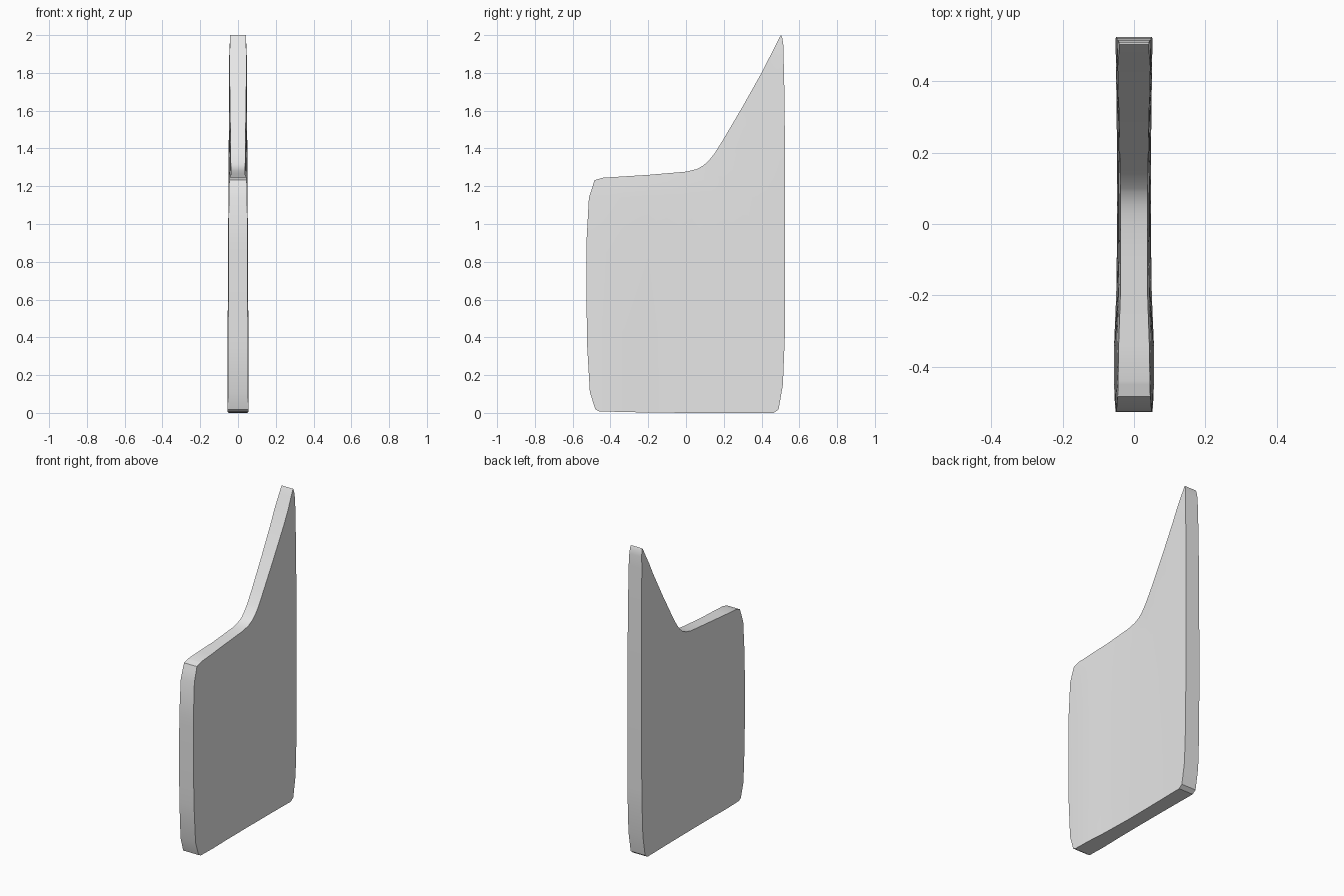
import bpy, bmesh

if "Cube" in bpy.data.objects:
    bpy.data.objects.remove(bpy.data.objects["Cube"])

# Side outline of the panel in (y, z)
OUTLINE = [
    (-0.46, 0.008), (-0.25, 0.003), (0.0, 0.0), (0.465, 0.0), (0.49, 0.018),
    (0.513, 0.15), (0.523, 0.4), (0.525, 0.8), (0.525, 1.3), (0.521, 1.7),
    (0.515, 1.95), (0.51, 1.985), (0.503, 2.0), (0.494, 1.985),
    (0.40, 1.80), (0.30, 1.622), (0.20, 1.452), (0.15, 1.372), (0.12, 1.335),
    (0.09, 1.308), (0.055, 1.29), (0.0, 1.277), (-0.2, 1.26), (-0.44, 1.245),
    (-0.484, 1.232), (-0.514, 1.14), (-0.526, 0.92), (-0.527, 0.6),
    (-0.523, 0.35), (-0.509, 0.11), (-0.48, 0.018),
]


def lerp_table(v, table):
    """Piecewise linear lookup."""
    if v <= table[0][0]:
        return table[0][1]
    for (a, fa), (b, fb) in zip(table, table[1:]):
        if v <= b:
            return fa + (fb - fa) * (v - a) / (b - a)
    return table[-1][1]


def half_thickness(y, z):
    """Thick at front and foot, slightly hollow in the middle, thin at the tip."""
    low = lerp_table(y, [(-0.53, 0.053), (-0.45, 0.056), (-0.34, 0.056),
                         (-0.2, 0.050), (0.0, 0.047), (0.25, 0.048), (0.53, 0.052)])
    high = lerp_table(y, [(-0.53, 0.046), (-0.34, 0.043), (-0.2, 0.038),
                          (0.1, 0.038), (0.3, 0.042), (0.48, 0.047), (0.53, 0.050)])
    top = lerp_table(y, [(-0.5, 1.24), (0.05, 1.28), (0.1, 1.32), (0.2, 1.45),
                         (0.4, 1.80), (0.5, 2.0)])
    w = lerp_table(z / top, [(0.0, low), (0.7, low * 0.95), (0.93, low * 0.9), (1.0, high)])
    return w * lerp_table(z, [(1.88, 1.0), (2.0, 0.85)])


# Panel: extruded outline, sliced so the broad faces can curve
bm = bmesh.new()
face = bm.faces.new([bm.verts.new((-1, y, z)) for y, z in OUTLINE])
ext = bmesh.ops.extrude_face_region(bm, geom=[face], use_keep_orig=True)
for v in ext["geom"]:
    if isinstance(v, bmesh.types.BMVert):
        v.co.x = 1


def slice_at(co, normal):
    bmesh.ops.bisect_plane(bm, geom=bm.verts[:] + bm.edges[:] + bm.faces[:],
                           dist=1e-5, plane_co=co, plane_no=normal)


for y in (-0.45, -0.34, -0.2, -0.1, 0.03, 0.1, 0.2, 0.3, 0.4, 0.48):
    slice_at((0, y, 0), (0, 1, 0))
for z in (0.45, 0.85, 1.14, 1.2, 1.36, 1.55, 1.72, 1.88):
    slice_at((0, 0, z), (0, 0, 1))
for v in bm.verts:
    v.co.x *= half_thickness(v.co.y, v.co.z)
bmesh.ops.recalc_face_normals(bm, faces=bm.faces[:])
bmesh.ops.triangulate(bm, faces=[f for f in bm.faces if len(f.verts) > 4])

mesh = bpy.data.meshes.new("side_panel")
bm.to_mesh(mesh)
bm.free()
panel = bpy.data.objects.new("side_panel", mesh)
bpy.context.collection.objects.link(panel)

# Single light grey colour
grey = bpy.data.materials.new("light grey")
grey.diffuse_color = (0.8, 0.8, 0.8, 1)
grey.use_nodes = True
grey.node_tree.nodes["Principled BSDF"].inputs["Base Color"].default_value = grey.diffuse_color
mesh.materials.append(grey)

bpy.context.view_layer.objects.active = panel
panel.select_set(True)
bpy.ops.object.shade_smooth_by_angle(angle=0.35)
